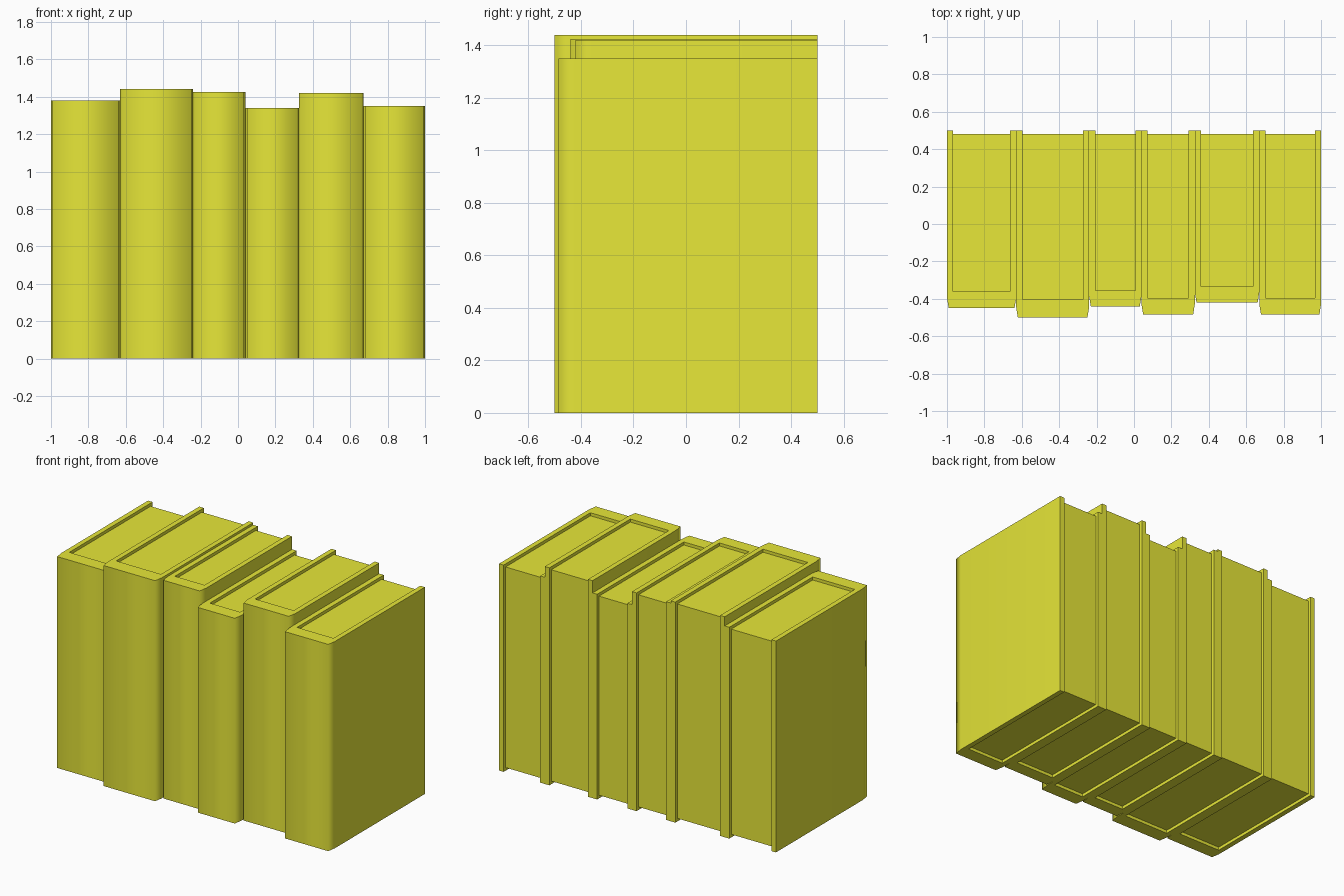
import bpy, bmesh, math

if "Cube" in bpy.data.objects:
    bpy.data.objects.remove(bpy.data.objects["Cube"])

mat = bpy.data.materials.new("yellow")
mat.diffuse_color = (0.8, 0.8, 0.04, 1)
mat.use_nodes = True
mat.node_tree.nodes["Principled BSDF"].inputs["Base Color"].default_value = mat.diffuse_color

BACK = 0.50       # free edge of the covers
RECESS = 0.02     # pages sit back from the cover edges
BOARD = 0.033     # cover board thickness


def prism(name, profile, z0, z1, smooth=False):
    """Extrude an xy outline from z0 to z1."""
    bm = bmesh.new()
    face = bm.faces.new([bm.verts.new((x, y, z0)) for x, y in profile])
    top = bmesh.ops.extrude_face_region(bm, geom=[face])["geom"]
    verts = [v for v in top if isinstance(v, bmesh.types.BMVert)]
    bmesh.ops.translate(bm, verts=verts, vec=(0, 0, z1 - z0))
    bmesh.ops.recalc_face_normals(bm, faces=bm.faces)
    mesh = bpy.data.meshes.new(name)
    bm.to_mesh(mesh)
    bm.free()
    mesh.materials.append(mat)
    ob = bpy.data.objects.new(name, mesh)
    bpy.context.collection.objects.link(ob)
    if smooth:
        bpy.ops.object.select_all(action='DESELECT')
        ob.select_set(True)
        bpy.context.view_layer.objects.active = ob
        bpy.ops.object.shade_smooth_by_angle(angle=math.radians(85))
    return ob


def book(i, x0, x1, front, inner, height):
    # U-shaped cover with a slightly tapered spine
    a, b = x0 + BOARD, x1 - BOARD
    taper, start = 0.009, front + 0.055
    cover = [(x0, BACK), (x0, start), (x0 + taper, front),
             (x1 - taper, front), (x1, start), (x1, BACK),
             (b, BACK), (b, inner), (a, inner), (a, BACK)]
    prism(f"book_cover_{i}", cover, 0, height, smooth=True)
    # Page block
    pages = [(a, inner), (b, inner), (b, BACK - RECESS), (a, BACK - RECESS)]
    prism(f"book_pages_{i}", pages, RECESS, height - RECESS)


# left x, right x, spine front y, spine inner y, height
books = [
    (-1.00, -0.63, -0.45, -0.36, 1.38),
    (-0.63, -0.24, -0.50, -0.405, 1.44),
    (-0.24, 0.04, -0.44, -0.355, 1.425),
    (0.04, 0.325, -0.485, -0.395, 1.34),
    (0.325, 0.67, -0.42, -0.335, 1.42),
    (0.67, 1.00, -0.485, -0.395, 1.35),
]
for i, b in enumerate(books, 1):
    book(i, *b)
